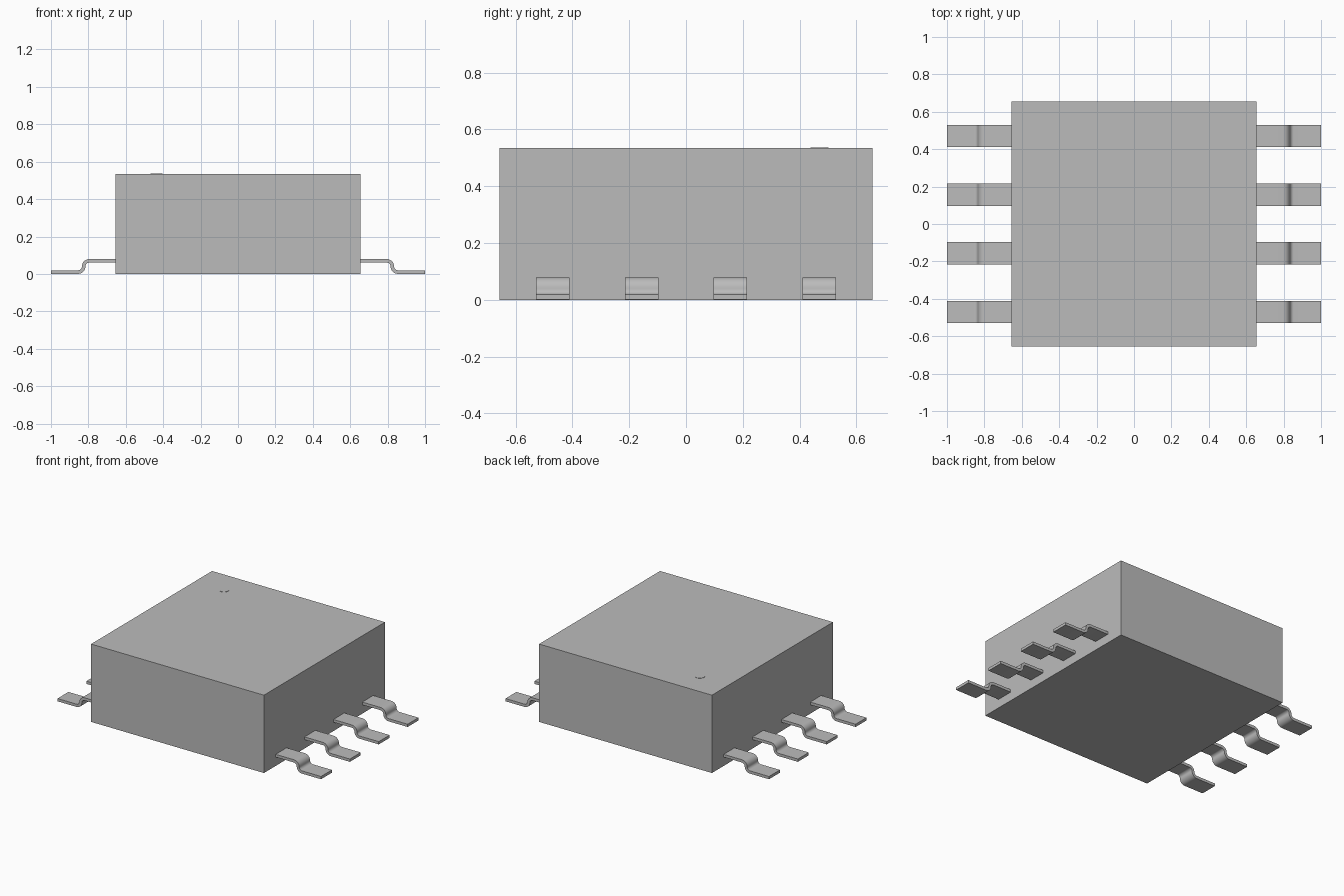
import bpy, bmesh
from math import cos, sin, pi, radians

cube = bpy.data.objects.get("Cube")
if cube:
    bpy.data.objects.remove(cube, do_unlink=True)

# One neutral grey for every part
grey = bpy.data.materials.new("neutral_grey")
grey.use_nodes = True
colour = (0.5, 0.5, 0.5, 1)
grey.diffuse_color = colour
grey.node_tree.nodes["Principled BSDF"].inputs["Base Color"].default_value = colour


def finish(name, bm, smooth=False):
    bmesh.ops.recalc_face_normals(bm, faces=bm.faces)
    mesh = bpy.data.meshes.new(name)
    bm.to_mesh(mesh)
    bm.free()
    mesh.materials.append(grey)
    obj = bpy.data.objects.new(name, mesh)
    bpy.context.collection.objects.link(obj)
    if smooth:
        bpy.ops.object.select_all(action="DESELECT")
        obj.select_set(True)
        bpy.context.view_layer.objects.active = obj
        bpy.ops.object.shade_smooth_by_angle(angle=radians(35))
    return obj


# Block-shaped package body
HALF, TOP = 0.656, 0.534
bm = bmesh.new()
bmesh.ops.create_cube(bm, size=1)
bmesh.ops.scale(bm, verts=bm.verts, vec=(2 * HALF, 2 * HALF, TOP))
bmesh.ops.translate(bm, verts=bm.verts, vec=(0, 0, TOP / 2))
finish("package_body", bm)

# Slightly raised round orientation mark on the top
bm = bmesh.new()
bmesh.ops.create_cone(bm, cap_ends=True, segments=32, radius1=0.032,
                      radius2=0.032, depth=0.004)
bmesh.ops.translate(bm, verts=bm.verts, vec=(-0.435, 0.47, TOP))
finish("orientation_mark", bm, smooth=True)

# Gull-wing lead: offset a bent centreline to both sides, then extrude
THICK, WIDTH, BEND, STEPS = 0.019, 0.118, 0.03, 8


def lead_side(offset):
    points = [(HALF - 0.02, 0.07 + offset)]
    for i in range(STEPS + 1):          # upper bend, turning down
        a = pi / 2 * (1 - i / STEPS)
        r = BEND + offset
        points.append((0.795 + r * cos(a), 0.04 + r * sin(a)))
    for i in range(STEPS + 1):          # lower bend, turning out
        a = pi + pi / 2 * i / STEPS
        r = BEND - offset
        points.append((0.855 + r * cos(a), 0.04 + r * sin(a)))
    points.append((1.0, 0.01 + offset))
    return points


def add_lead(name, side, y):
    bm = bmesh.new()
    upper, lower = lead_side(THICK / 2), lead_side(-THICK / 2)
    rows = [[bm.verts.new((side * x, y + s * WIDTH / 2, z))
             for s in (-1, 1) for x, z in pts] for pts in (upper, lower)]
    n = len(upper)
    up, low = rows
    for i in range(n - 1):
        j = i + 1
        bm.faces.new((up[i], up[j], up[n + j], up[n + i]))
        bm.faces.new((low[i], low[j], low[n + j], low[n + i]))
        for k in (0, n):
            bm.faces.new((up[k + i], up[k + j], low[k + j], low[k + i]))
    for i in (0, n - 1):
        bm.faces.new((up[i], up[n + i], low[n + i], low[i]))
    finish(name, bm, smooth=True)


# Four leads on each side
for side, label in ((1, "left"), (-1, "right")):
    for i in range(4):
        add_lead(f"{label}_lead_{i + 1}", side, (i - 1.5) * 0.313)
